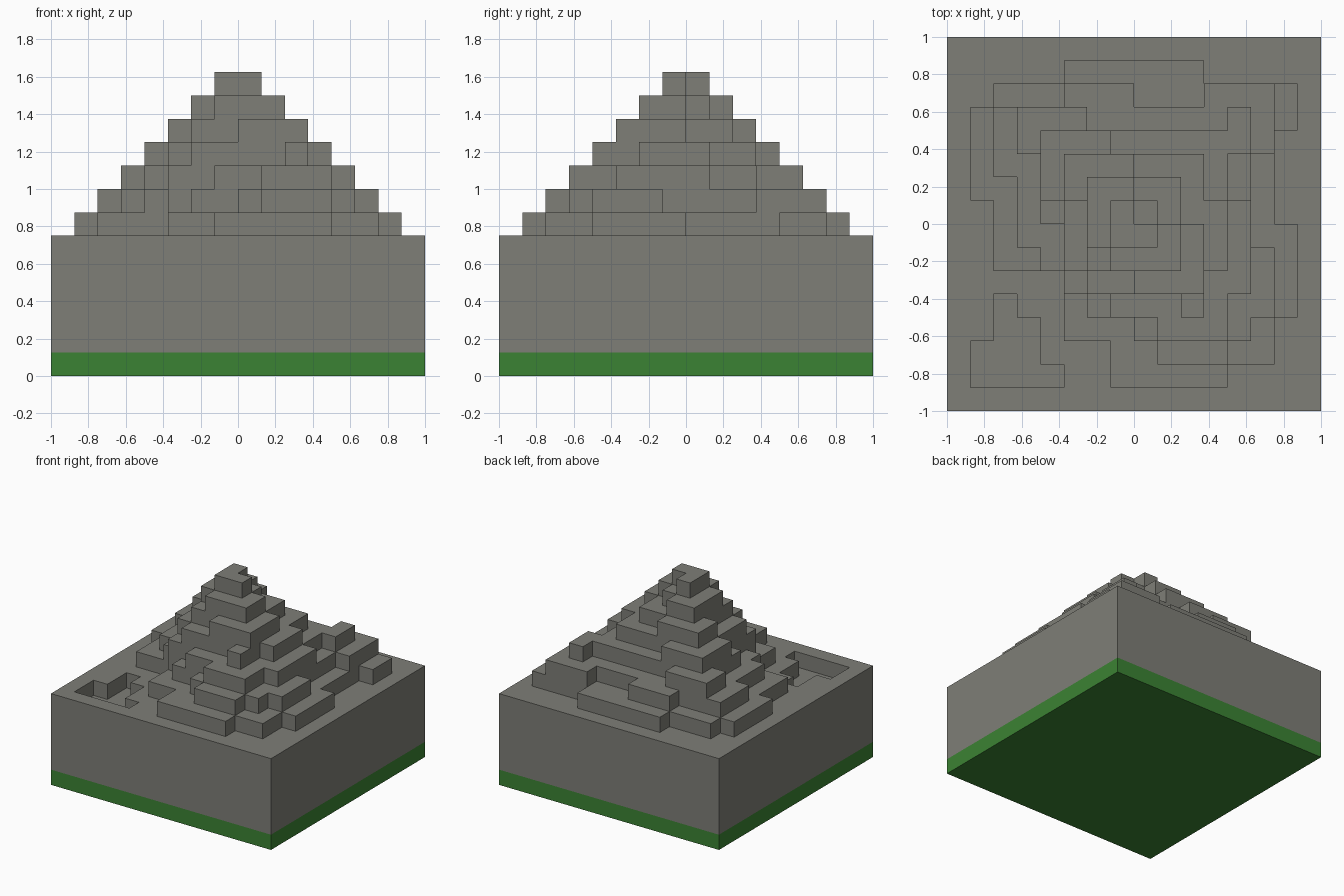
import bpy
import bmesh

cube = bpy.data.objects.get("Cube")
if cube:
    bpy.data.objects.remove(cube, do_unlink=True)

CELL = 0.125  # the whole model sits on a 16 x 16 grid of blocks


def material(name, rgb):
    m = bpy.data.materials.new(name)
    m.use_nodes = True
    m.diffuse_color = (*rgb, 1)
    bsdf = next(n for n in m.node_tree.nodes if n.type == 'BSDF_PRINCIPLED')
    bsdf.inputs["Base Color"].default_value = (*rgb, 1)
    bsdf.inputs["Roughness"].default_value = 0.9
    return m


stone = material("grey stone", (0.21, 0.21, 0.185))
grass = material("grass green", (0.044, 0.225, 0.033))


def outline(start, turns):
    """Closed block outline: alternate x and y targets, starting along x."""
    x, y = start
    pts = [(x, y)]
    for i, v in enumerate(turns):
        x, y = (v, y) if i % 2 == 0 else (x, v)
        pts.append((x, y))
    return pts


def prism(name, pts, z0, z1, mat):
    """Upright prism over an outline given in grid cells."""
    bm = bmesh.new()
    base = bm.faces.new([bm.verts.new((x * CELL - 1, y * CELL - 1, z0)) for x, y in pts])
    ext = bmesh.ops.extrude_face_region(bm, geom=[base], use_keep_orig=True)
    top = [g for g in ext["geom"] if isinstance(g, bmesh.types.BMVert)]
    bmesh.ops.translate(bm, verts=top, vec=(0, 0, z1 - z0))
    bmesh.ops.recalc_face_normals(bm, faces=bm.faces)
    mesh = bpy.data.meshes.new(name)
    bm.to_mesh(mesh)
    bm.free()
    mesh.materials.append(mat)
    ob = bpy.data.objects.new(name, mesh)
    bpy.context.collection.objects.link(ob)
    return ob


# Square ground slab and stone body
square = [(0, 0), (16, 0), (16, 16), (0, 16)]
prism("grass_base", square, 0, 0.125, grass)
body = prism("stone_body", square, 0.125, 0.75, stone)

# Shallow pit cut into the front corner of the body
pit = outline((1, 1), [5, 2, 4, 4, 3, 5, 2, 3, 1])
cutter = prism("pit_cutter", pit, 0.625, 0.85, stone)
cutter.hide_render = True
mod = body.modifiers.new("pit", 'BOOLEAN')
mod.operation = 'DIFFERENCE'
mod.solver = 'EXACT'
mod.object = cutter
bpy.context.view_layer.objects.active = body
bpy.ops.object.modifier_apply(modifier=mod.name)
bpy.data.objects.remove(cutter, do_unlink=True)

# Seven ragged terraces, one block high each, from the lowest to the peak
terraces = [
    ((7, 1), [12, 2, 14, 4, 15, 8, 14, 12, 15, 14, 11, 15, 5, 14, 2, 13,
              1, 9, 2, 6, 5, 3, 7]),
    ((9, 2), [12, 3, 13, 4, 14, 7, 13, 11, 14, 14, 11, 13, 8, 14, 5, 13,
              2, 10, 3, 7, 4, 6, 5, 5, 6, 4, 8, 3, 9]),
    ((9, 3), [12, 5, 13, 9, 12, 11, 13, 13, 12, 12, 6, 13, 3, 11, 4, 8,
              5, 5, 7, 4, 9]),
    ((10, 4), [11, 6, 12, 9, 11, 11, 7, 12, 4, 9, 5, 6, 6, 5, 10]),
    ((8, 5), [11, 8, 10, 10, 8, 11, 5, 9, 6, 6, 8]),
    ((7, 6), [10, 8, 9, 9, 8, 10, 6, 7, 7]),
    ((7, 7), [9, 8, 8, 9, 7]),
]
for i, (start, turns) in enumerate(terraces):
    z = 0.75 + i * CELL
    prism(f"terrace_{i + 1}", outline(start, turns), z, z + CELL, stone)
